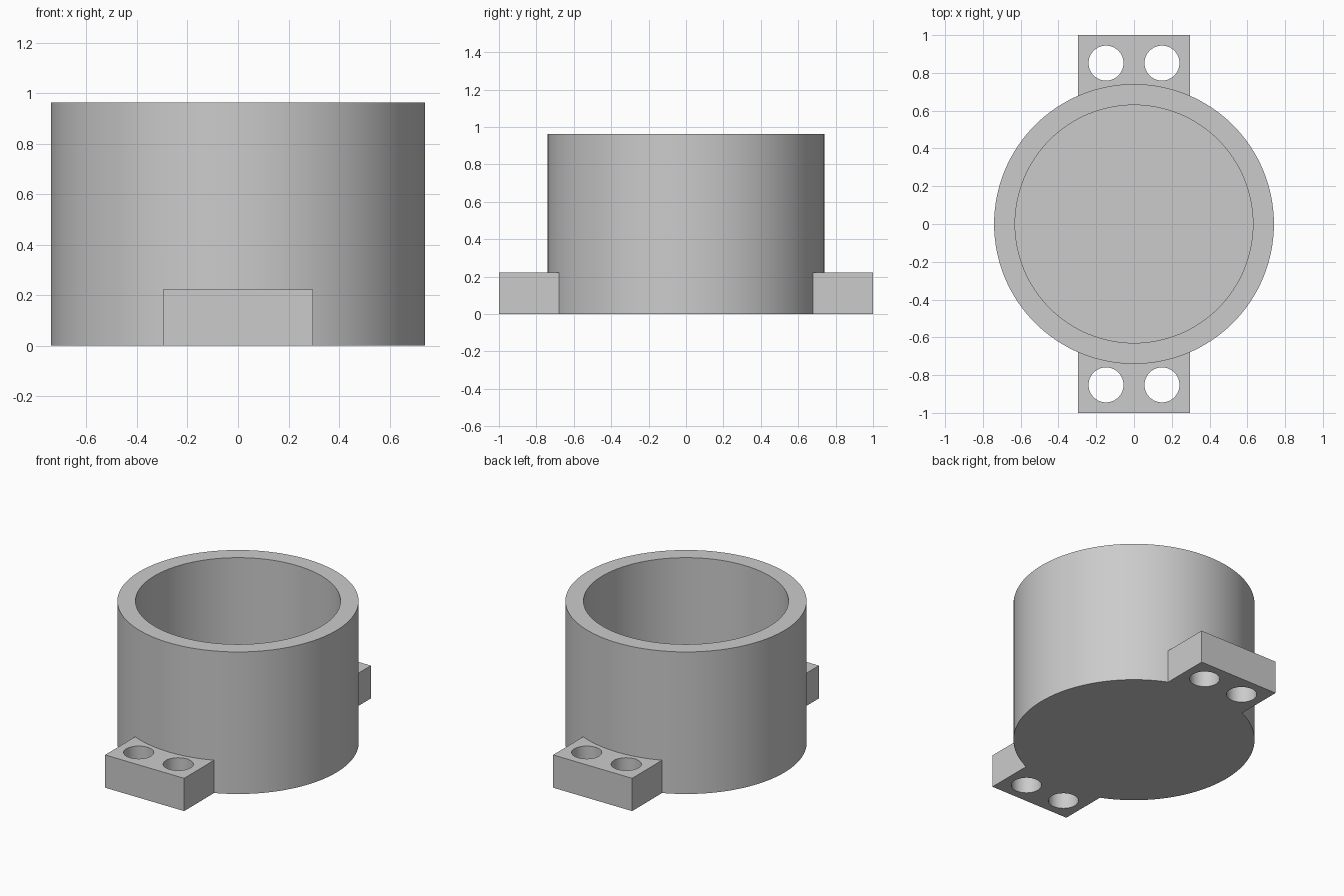
import bpy
import bmesh
import math
from mathutils import Matrix, Vector

if "Cube" in bpy.data.objects:
    bpy.data.objects.remove(bpy.data.objects["Cube"], do_unlink=True)

U = 1 / 27  # design unit
OUTER, INNER, HEIGHT, FLOOR = 20 * U, 17 * U, 26 * U, 3 * U
LUG_HALF, LUG_HEIGHT, LUG_ROOT = 8 * U, 6 * U, 17.8 * U

grey = bpy.data.materials.new("light_grey")
grey.use_nodes = True
colour = (0.6, 0.6, 0.6, 1)
grey.diffuse_color = colour
grey.node_tree.nodes["Principled BSDF"].inputs["Base Color"].default_value = colour


def make_object(name, bm):
    mesh = bpy.data.meshes.new(name)
    bm.to_mesh(mesh)
    bm.free()
    mesh.materials.append(grey)
    obj = bpy.data.objects.new(name, mesh)
    bpy.context.collection.objects.link(obj)
    return obj


def cylinder(name, radius, low, high, x=0, y=0, sides=128):
    bm = bmesh.new()
    bmesh.ops.create_cone(bm, cap_ends=True, segments=sides, radius1=radius,
                          radius2=radius, depth=high - low,
                          matrix=Matrix.Translation((x, y, (low + high) / 2)))
    return make_object(name, bm)


def box(name, low, high):
    low, high = Vector(low), Vector(high)
    bm = bmesh.new()
    bmesh.ops.create_cube(bm, size=1, matrix=Matrix.Translation((low + high) / 2)
                          @ Matrix.Diagonal((*(high - low), 1)))
    return make_object(name, bm)


def combine(target, tool, operation):
    """Apply a boolean and discard the tool."""
    tool.hide_render = True
    mod = target.modifiers.new(operation.title(), "BOOLEAN")
    mod.operation = operation
    mod.solver = "EXACT"
    mod.object = tool
    bpy.context.view_layer.objects.active = target
    bpy.ops.object.modifier_apply(modifier=mod.name)
    bpy.data.objects.remove(tool, do_unlink=True)


# Round cup body
cup = cylinder("mounting_cup", OUTER, 0, HEIGHT)

# Front and back lugs, each with two screw holes
for side in (-1, 1):
    ys = sorted((side * LUG_ROOT, side))
    lug = box("lug", (-LUG_HALF, ys[0], 0), (LUG_HALF, ys[1], LUG_HEIGHT))
    combine(cup, lug, "UNION")
    for x in (-4 * U, 4 * U):
        hole = cylinder("screw_hole", 2.5 * U, -0.1, LUG_HEIGHT + 0.1,
                        x, side * 23 * U, 64)
        combine(cup, hole, "DIFFERENCE")

# Hollow interior above the floor
combine(cup, cylinder("cavity", INNER, FLOOR, HEIGHT + 0.1), "DIFFERENCE")

# Smooth walls with crisp edges
bpy.ops.object.select_all(action="DESELECT")
cup.select_set(True)
bpy.context.view_layer.objects.active = cup
bpy.ops.object.shade_smooth_by_angle(angle=math.radians(30))
